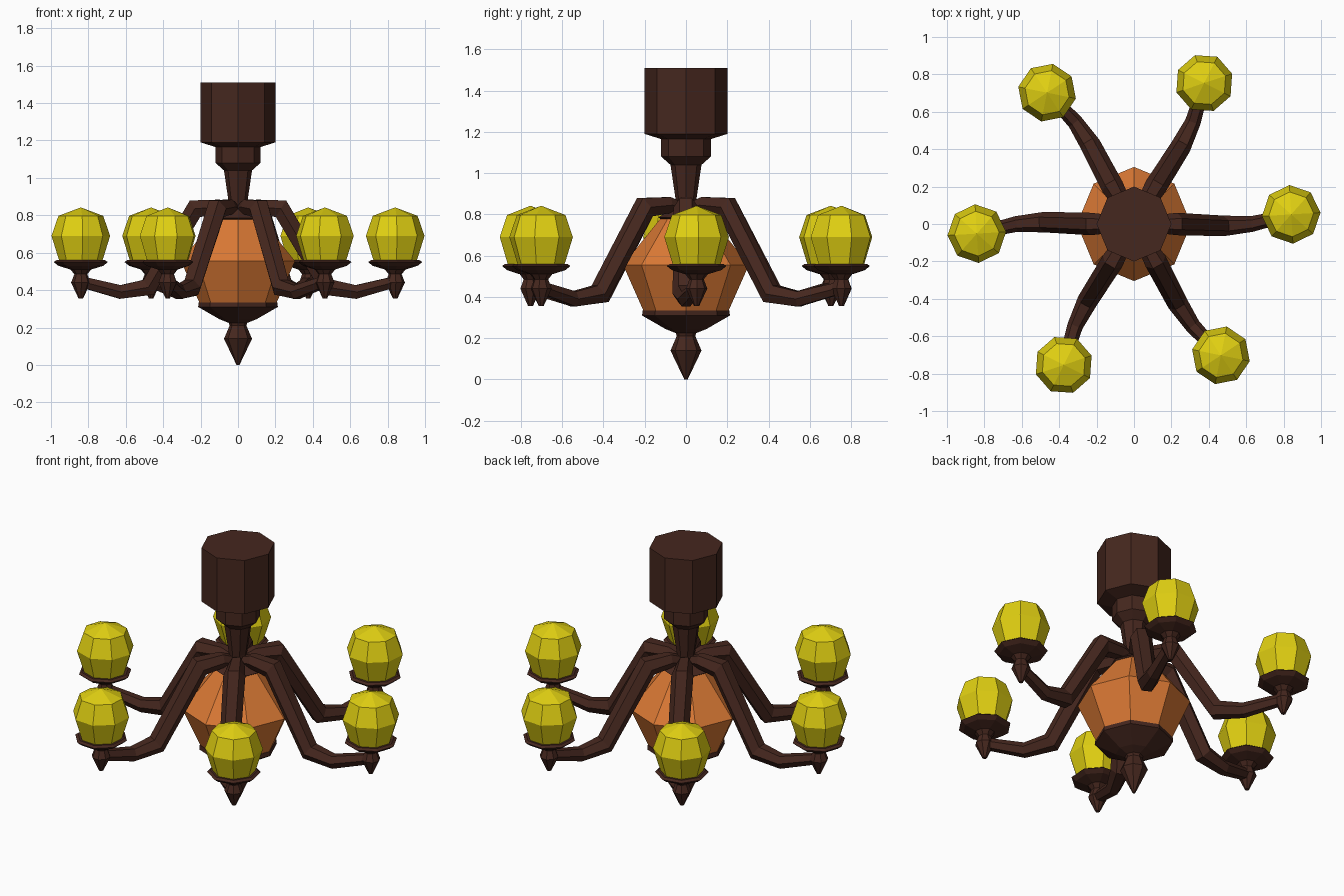
import bpy, bmesh
from math import sin, cos, pi, radians
from mathutils import Vector, Matrix

if "Cube" in bpy.data.objects:
    bpy.data.objects.remove(bpy.data.objects["Cube"])


def material(name, rgb):
    m = bpy.data.materials.new(name)
    m.diffuse_color = (*rgb, 1)
    m.use_nodes = True
    m.node_tree.nodes["Principled BSDF"].inputs["Base Color"].default_value = m.diffuse_color
    return m


BROWN = material("dark_brown", (0.06, 0.02, 0.013))
ORANGE = material("amber", (0.70, 0.19, 0.035))
YELLOW = material("yellow_glass", (0.75, 0.63, 0.006))


def skin(name, rings, mat):
    """Join rings of points into a closed, flat-faced tube."""
    bm = bmesh.new()
    vs = [[bm.verts.new(p) for p in ring] for ring in rings]
    n = len(vs[0])
    for a, b in zip(vs, vs[1:]):
        for i in range(n):
            j = (i + 1) % n
            bm.faces.new((a[i], a[j], b[j], b[i]))
    bm.faces.new(vs[0])
    bm.faces.new(vs[-1])
    bmesh.ops.remove_doubles(bm, verts=bm.verts, dist=0.0001)
    bmesh.ops.recalc_face_normals(bm, faces=bm.faces)
    me = bpy.data.meshes.new(name)
    bm.to_mesh(me)
    bm.free()
    me.materials.append(mat)
    ob = bpy.data.objects.new(name, me)
    bpy.context.collection.objects.link(ob)
    return ob


def turned(name, profile, mat, sides=8):
    """Lathe a (radius, z) profile around z."""
    return skin(name, [[(r * cos(2 * pi * i / sides), r * sin(2 * pi * i / sides), z)
                        for i in range(sides)] for r, z in profile], mat)


def swept(name, path, radii, mat, sides=6):
    """Sweep a tapering polygon along a path."""
    pts = [Vector(p) for p in path]
    rings = []
    for k, p in enumerate(pts):
        t_in = (p - pts[max(k - 1, 0)]).normalized()
        t_out = (pts[min(k + 1, len(pts) - 1)] - p).normalized()
        t = (t_in + t_out).normalized()
        side = Vector((0, 0, 1)).cross(t).normalized()
        up = t.cross(side)
        rings.append([p + radii[k] * (side * cos(2 * pi * i / sides) + up * sin(2 * pi * i / sides))
                      for i in range(sides)])
    return skin(name, rings, mat)


# Ceiling canopy, neck and stem
turned("canopy_and_stem", [(0.2, 1.51), (0.2, 1.19), (0.12, 1.165), (0.12, 1.08),
                           (0.075, 1.04), (0.05, 0.87), (0.05, 0.82)], BROWN)

# Central amber bowl with cap above and saucer with finial below
turned("body_cap", [(0.05, 0.85), (0.10, 0.81), (0.135, 0.785), (0.12, 0.775)], BROWN)
turned("amber_body", [(0.12, 0.785), (0.305, 0.555), (0.205, 0.33)], ORANGE)
turned("lower_saucer_finial", [(0.21, 0.335), (0.213, 0.31), (0.10, 0.245), (0.05, 0.225),
                               (0.045, 0.21), (0.075, 0.14), (0.008, 0.0)], BROWN)

# Six arms, each carrying a cup and a globe
arm_path = [(0.03, 0, 0.83), (0.1, 0, 0.845), (0.23, 0, 0.835), (0.48, -0.01, 0.415),
            (0.63, 0, 0.39), (0.84, 0.05, 0.445)]
arm_radii = [0.03, 0.045, 0.06, 0.055, 0.042, 0.033]
cup = [(0.13, 0.56), (0.145, 0.55), (0.12, 0.53), (0.055, 0.51), (0.035, 0.485),
       (0.052, 0.44), (0.012, 0.355)]
globe = [(0, 0.842), (0.12, 0.797), (0.157, 0.69), (0.115, 0.555)]

for k in range(6):
    turn = Matrix.Rotation(radians(60 * k), 4, 'Z')
    place = turn @ Matrix.Rotation(radians(3.5), 4, 'Z') @ Matrix.Translation((0.842, 0, 0))
    swept(f"arm_{k + 1}", arm_path, arm_radii, BROWN).matrix_world = turn
    turned(f"cup_{k + 1}", cup, BROWN).matrix_world = place
    turned(f"globe_{k + 1}", globe, YELLOW).matrix_world = place
